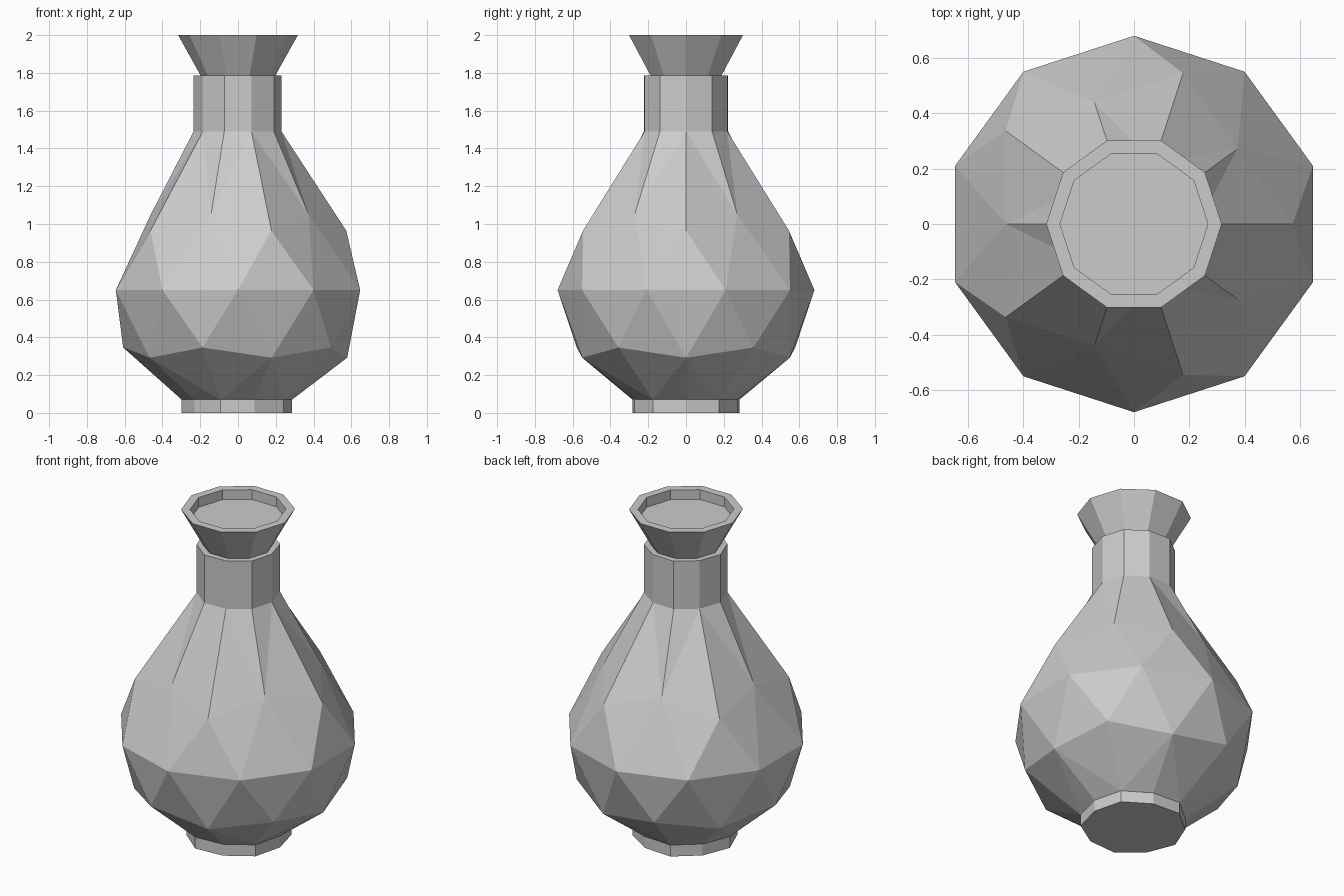
import bpy, bmesh, math

if "Cube" in bpy.data.objects:
    bpy.data.objects.remove(bpy.data.objects["Cube"])

N = 10


def ring(bm, r_even, z_even, r_odd=None, z_odd=None, phase=0):
    """Ten vertices; alternate ones may differ in radius and height."""
    r_odd = r_even if r_odd is None else r_odd
    z_odd = z_even if z_odd is None else z_odd
    out = []
    for i in range(N):
        a = math.radians(36 * i + phase)
        r, z = (r_odd, z_odd) if i % 2 else (r_even, z_even)
        out.append(bm.verts.new((r * math.cos(a), r * math.sin(a), z)))
    return out


def bridge(bm, a, b, mode="quad"):
    """Join two rings. 'even'/'odd' fan the diagonals from vertices of ring b
    (even) or ring a (odd); 'zig' and 'zag' join rings half a step apart."""
    for i in range(N):
        j = (i + 1) % N
        if mode == "quad":
            faces = [(a[i], a[j], b[j], b[i])]
        elif mode in ("zig",):
            faces = [(a[i], a[j], b[i]), (a[j], b[j], b[i])]
        elif mode == "zag":
            faces = [(a[i], b[j], b[i]), (a[i], a[j], b[j])]
        elif (mode == "even" and i % 2 == 0) or (mode == "odd" and i % 2 == 0):
            # even: b[i] to a[j]; odd: a[j] to b[i]
            faces = [(a[i], a[j], b[i]), (a[j], b[j], b[i])]
        else:
            faces = [(a[i], a[j], b[j]), (a[i], b[j], b[i])]
        for f in faces:
            bm.faces.new(f)


def finish(bm, name):
    bmesh.ops.recalc_face_normals(bm, faces=bm.faces[:])
    me = bpy.data.meshes.new(name)
    bm.to_mesh(me)
    bm.free()
    ob = bpy.data.objects.new(name, me)
    bpy.context.collection.objects.link(ob)


# Foot, faceted belly and neck
bm = bmesh.new()
rings = [
    ring(bm, 0.286, 0.0, 0.298),
    ring(bm, 0.286, 0.07, 0.298),
    ring(bm, 0.578, 0.292, 0.608, 0.346),
    ring(bm, 0.68, 0.65, phase=18),
    ring(bm, 0.573, 0.965, 0.462, 1.05),
    ring(bm, 0.23, 1.49, 0.235),
    ring(bm, 0.23, 1.785, 0.235),
    ring(bm, 0.197, 1.785),
]
modes = ["quad", "odd", "zig", "zag", "even", "quad", "quad"]
for a, b, m in zip(rings, rings[1:], modes):
    bridge(bm, a, b, m)
bm.faces.new(rings[0][::-1])
bm.faces.new(rings[-1])
finish(bm, "vase_body")

# Flared mouth with a shallow recess
bm = bmesh.new()
rings = [ring(bm, r, z) for r, z in
         ((0.197, 1.785), (0.317, 2.0), (0.267, 2.0), (0.267, 1.94))]
for a, b in zip(rings, rings[1:]):
    bridge(bm, a, b)
bm.faces.new(rings[0][::-1])
bm.faces.new(rings[-1])
finish(bm, "flared_mouth")
